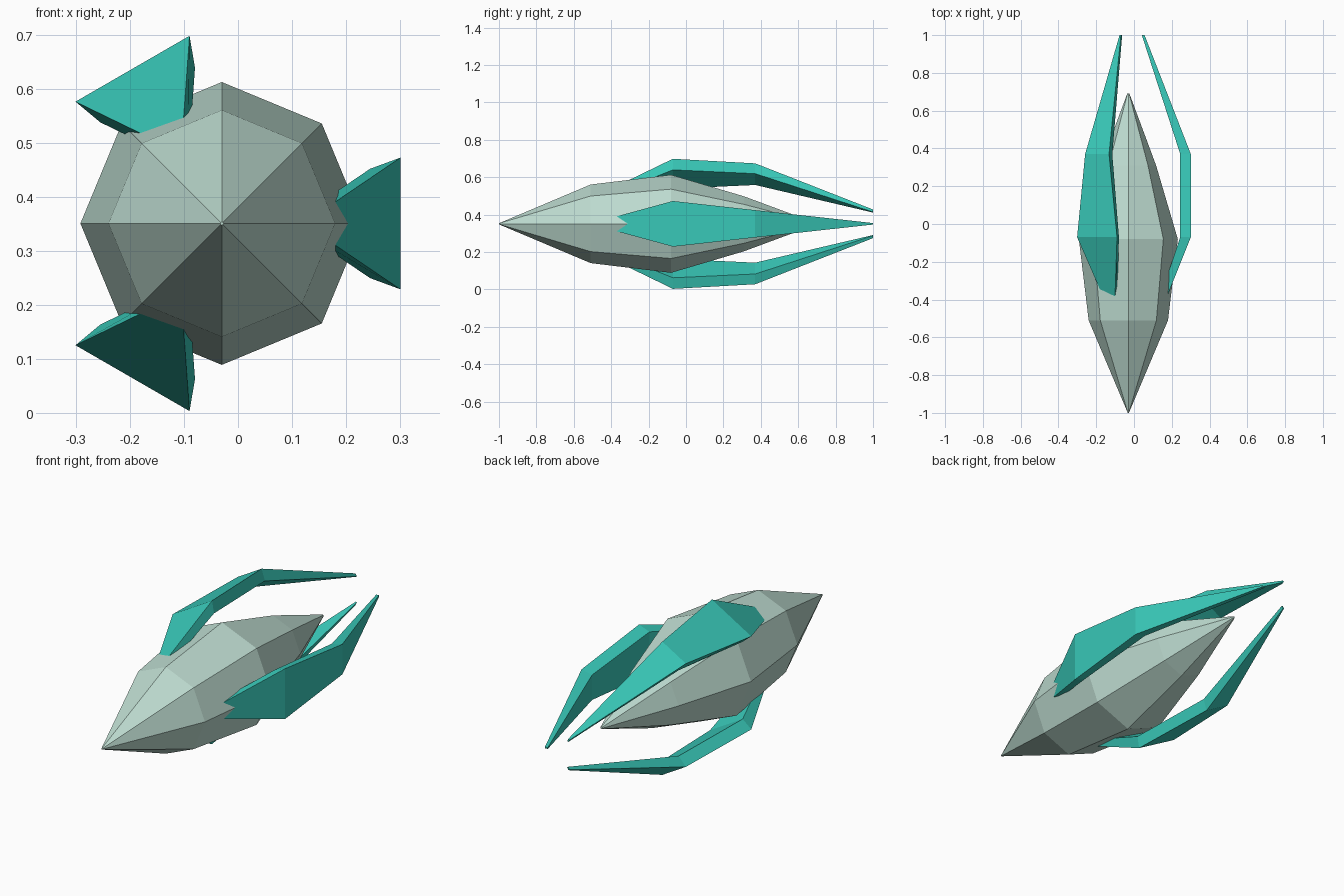
import bpy
import bmesh
from math import sin, cos, pi
from mathutils import Matrix, Vector

cube = bpy.data.objects.get("Cube")
if cube:
    bpy.data.objects.remove(cube, do_unlink=True)

AXIS = Vector((-0.03, 0, 0.351))  # centre line of the hull


def material(name, rgb):
    mat = bpy.data.materials.new(name)
    mat.use_nodes = True
    color = (*rgb, 1)
    mat.diffuse_color = color
    mat.node_tree.nodes["Principled BSDF"].inputs["Base Color"].default_value = color
    return mat


def loft(name, rings, mat, angle=0):
    """Join matching rings of points into a closed, flat-faced solid."""
    bm = bmesh.new()
    loops = [[bm.verts.new(p) for p in ring] for ring in rings]
    n = len(loops[0])
    for a, b in zip(loops, loops[1:]):
        for i in range(n):
            j = (i + 1) % n
            bm.faces.new((a[i], a[j], b[j], b[i]))
    bm.faces.new(loops[0])
    bm.faces.new(loops[-1])
    bmesh.ops.recalc_face_normals(bm, faces=bm.faces)
    bm.transform(Matrix.Translation(AXIS) @ Matrix.Rotation(angle, 4, 'Y'))
    mesh = bpy.data.meshes.new(name)
    bm.to_mesh(mesh)
    bm.free()
    mesh.materials.append(mat)
    obj = bpy.data.objects.new(name, mesh)
    bpy.context.collection.objects.link(obj)


hull_mat = material("pale grey green", (0.51, 0.71, 0.63))
fin_mat = material("teal", (0.04, 0.58, 0.48))

# Eight-sided spindle hull: (y, radius)
profile = [(-1, 0.003), (-0.51, 0.21), (-0.08, 0.262), (0.31, 0.147), (0.69, 0.006)]
loft("hull",
     [[(r * cos(i * pi / 4), y, r * sin(i * pi / 4)) for i in range(8)]
      for y, r in profile], hull_mat)

# Three swept fins around the hull: (y, outer radius, half width)
sections = [(-0.51, 0.154, 0.002), (-0.07, 0.331, 0.122),
            (0.37, 0.331, 0.073), (1.0, 0.086, 0.004)]
INNER = 0.83  # inner face is the outer face shrunk toward the axis
for k, side in enumerate(("left", "upper_right", "lower_right")):
    rings = [[(r, y, -w), (r, y, w), (r * INNER, y, w * INNER), (r * INNER, y, -w * INNER)]
             for y, r, w in sections]
    loft(side + "_fin", rings, fin_mat, -k * 2 * pi / 3)
